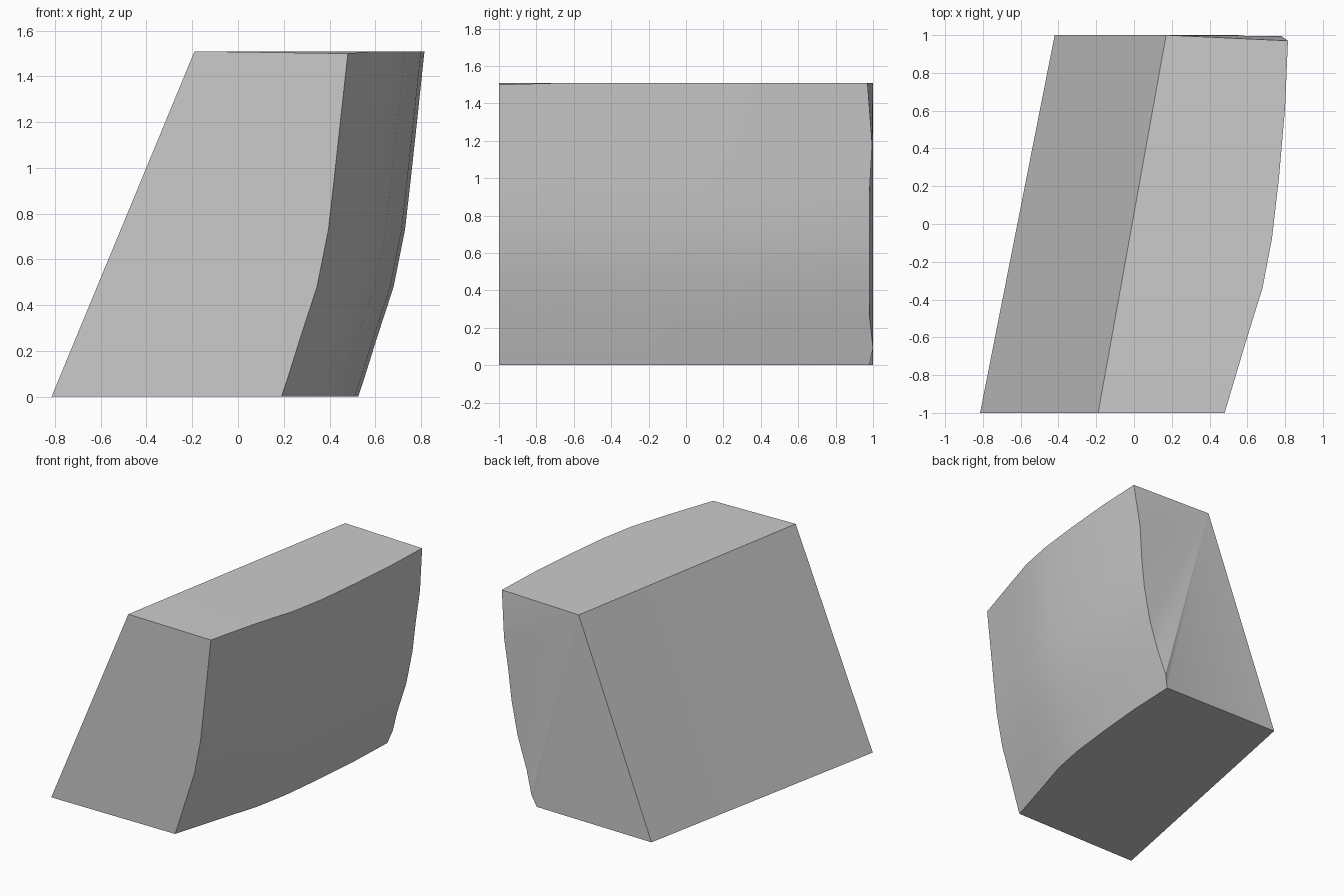
import bpy
import bmesh
import math

cube = bpy.data.objects.get("Cube")
if cube:
    bpy.data.objects.remove(cube, do_unlink=True)

HEIGHT = 1.51

# Bulging side: its outline along the length and how far it draws in below the top
along = [(-1, 0.48), (-0.63, 0.59), (-0.34, 0.68), (-0.08, 0.73),
         (0.25, 0.768), (0.62, 0.8), (1, 0.815)]
upward = [(0, -0.29), (0.09, -0.26), (0.25, -0.21), (0.48, -0.135),
          (0.73, -0.085), (0.95, -0.06), (1.18, -0.035), (HEIGHT, 0)]
# Slightly uneven rear edge of the bulging side
rear_edge = [0.98, 1, 0.982, 0.98, 0.98, 0.982, 0.995, 0.97]


def lerp(a, b, t):
    return a + (b - a) * t


bm = bmesh.new()
rings = []
for i, (y, reach) in enumerate(along):
    t = (y + 1) / 2
    last = i == len(along) - 1
    ring = [bm.verts.new((lerp(-0.815, -0.42, t), y, 0))]
    for (z, inset), rear_y in zip(upward, rear_edge):
        ring.append(bm.verts.new((reach + inset, rear_y if last else y, z)))
    ring.append(bm.verts.new((lerp(-0.19, 0.17, t), y, HEIGHT)))
    rings.append(ring)

# Long faces: bottom, bulging side, top and slanted side
for a, b in zip(rings, rings[1:]):
    for j in range(len(a)):
        k = (j + 1) % len(a)
        bm.faces.new((a[j], a[k], b[k], b[j]))

# Flat front, and a rear fanned from its upper corner
bm.faces.new(rings[0])
rear = rings[-1]
for p, q in zip(rear[:-2], rear[1:-1]):
    bm.faces.new((rear[-1], p, q))

# Top front corner dips slightly
rings[0][-2].co.z -= 0.01
bmesh.ops.recalc_face_normals(bm, faces=bm.faces)

mesh = bpy.data.meshes.new("slanted_block")
bm.to_mesh(mesh)
bm.free()
block = bpy.data.objects.new("slanted_block", mesh)
bpy.context.collection.objects.link(block)

# Plain grey
grey = bpy.data.materials.new("plain grey")
grey.use_nodes = True
colour = (0.6, 0.6, 0.6, 1)
grey.diffuse_color = colour
grey.node_tree.nodes["Principled BSDF"].inputs["Base Color"].default_value = colour
mesh.materials.append(grey)

bpy.ops.object.select_all(action='DESELECT')
block.select_set(True)
bpy.context.view_layer.objects.active = block
bpy.ops.object.shade_smooth_by_angle(angle=math.radians(30))
